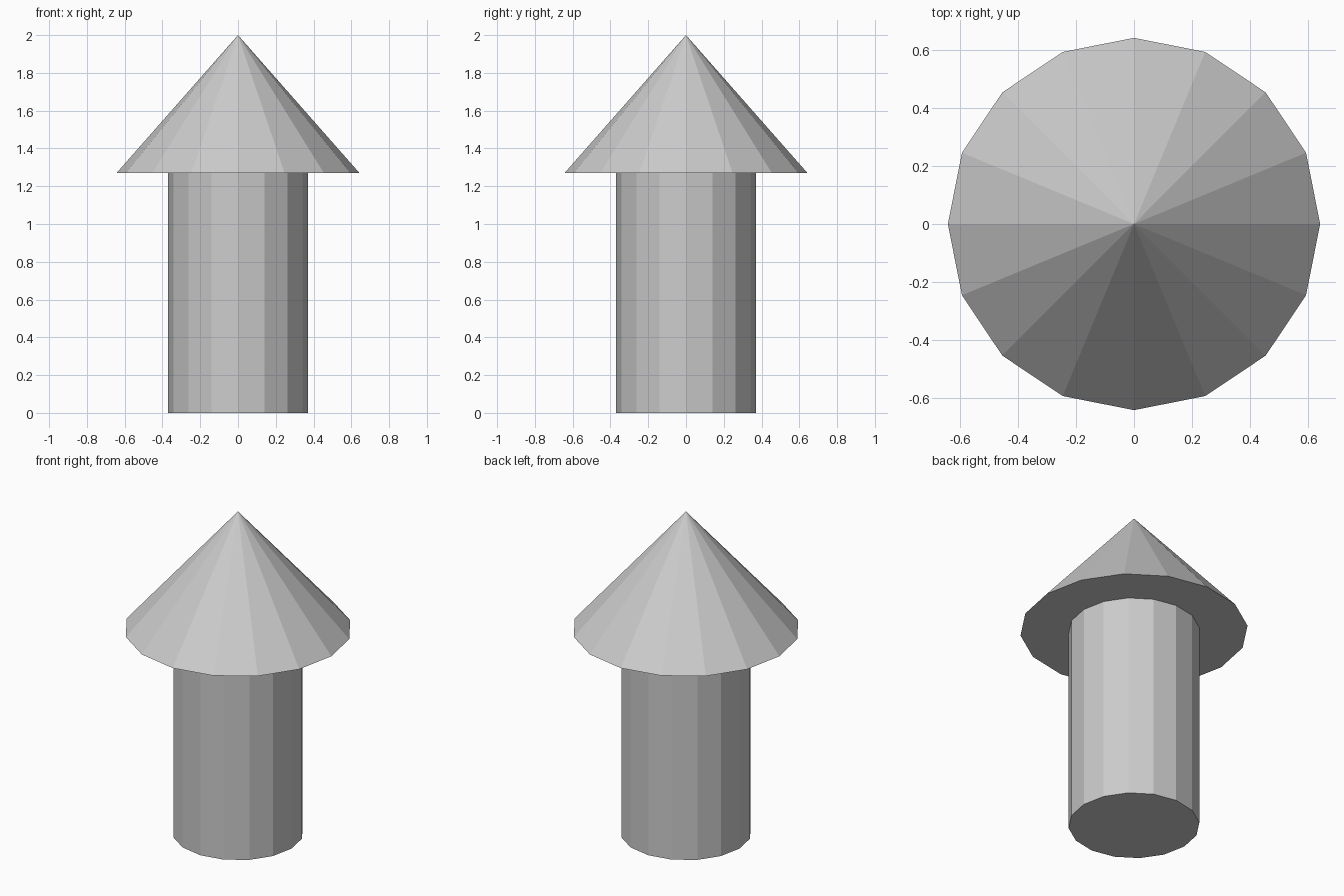
import bpy

if "Cube" in bpy.data.objects:
    bpy.data.objects.remove(bpy.data.objects["Cube"])

SIDES = 16
HEIGHT = 2.0
SHAFT_TOP = 1.27

# Shaft: straight faceted post standing on the ground
bpy.ops.mesh.primitive_cylinder_add(
    vertices=SIDES, radius=0.37, depth=SHAFT_TOP,
    location=(0, 0, SHAFT_TOP / 2))
bpy.context.object.name = "shaft"

# Tip: wide overhanging cone with a flat underside
bpy.ops.mesh.primitive_cone_add(
    vertices=SIDES, radius1=0.643, radius2=0, depth=HEIGHT - SHAFT_TOP,
    location=(0, 0, (HEIGHT + SHAFT_TOP) / 2))
bpy.context.object.name = "cone_tip"
